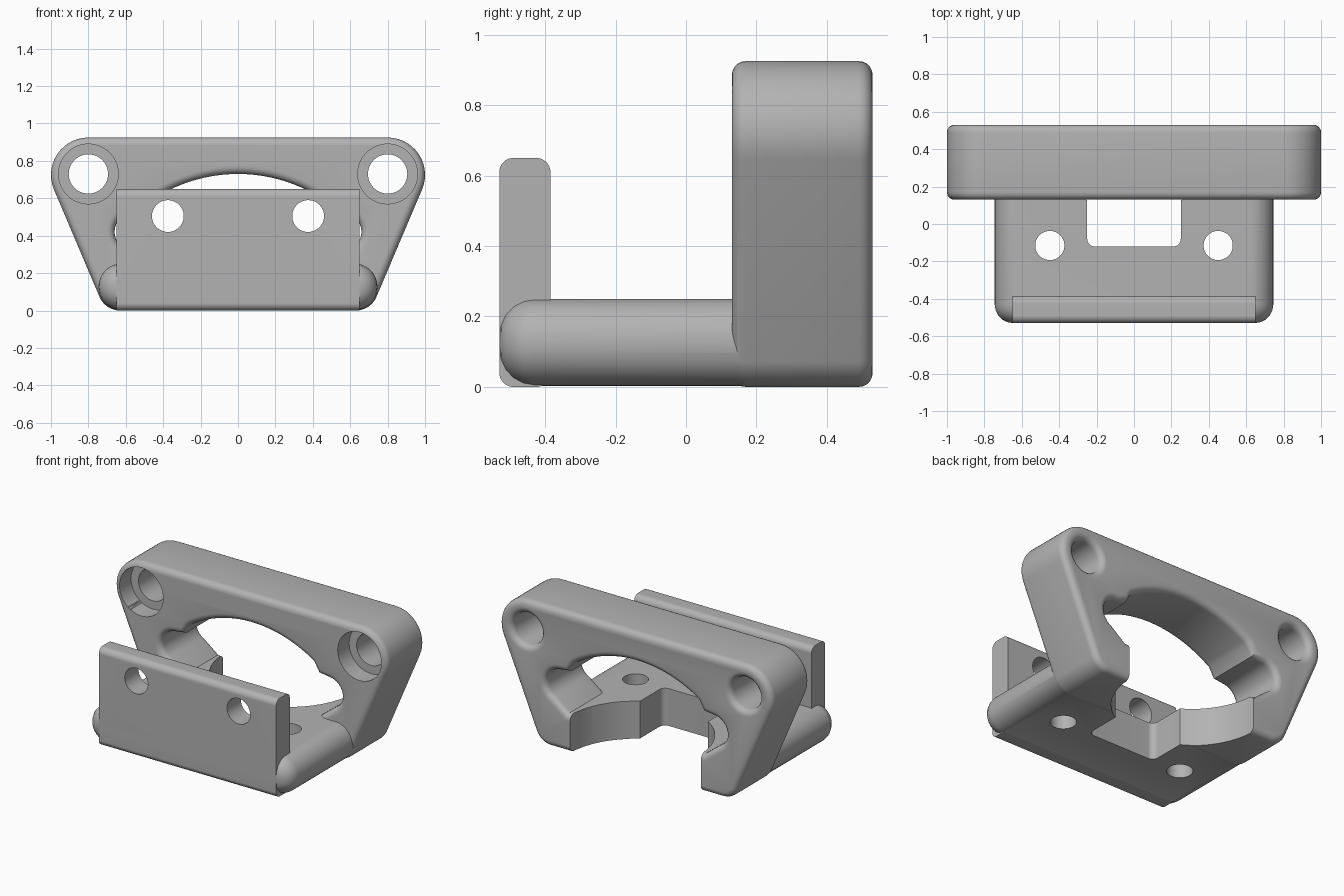
import bpy, bmesh
from math import cos, sin, radians, pi
from mathutils import Matrix

if "Cube" in bpy.data.objects:
    bpy.data.objects.remove(bpy.data.objects["Cube"], do_unlink=True)

grey = bpy.data.materials.new("plain_grey")
grey.use_nodes = True
grey.diffuse_color = (0.45, 0.45, 0.45, 1)
grey.node_tree.nodes["Principled BSDF"].inputs["Base Color"].default_value = grey.diffuse_color

# Drawing planes: which way a profile's x, y and depth point in the model
FACING = {
    "front": Matrix(((1, 0, 0), (0, 0, -1), (0, 1, 0))).to_4x4(),
    "side": Matrix(((0, 0, 1), (1, 0, 0), (0, 1, 0))).to_4x4(),
    "top": Matrix.Identity(4),
}


def arc(cx, cy, r, start, end, steps=14):
    span = radians(end - start)
    return [(cx + r * cos(radians(start) + span * i / steps),
             cy + r * sin(radians(start) + span * i / steps)) for i in range(steps + 1)]


def circle(cx, cy, r):
    return arc(cx, cy, r, 0, 360, 48)[:-1]


def round_box(x0, x1, y0, y1, r):
    return (arc(x1 - r, y1 - r, r, 0, 90) + arc(x0 + r, y1 - r, r, 90, 180)
            + arc(x0 + r, y0 + r, r, 180, 270) + arc(x1 - r, y0 + r, r, 270, 360))


def solid(name, plane, loops, d0, d1, bevel=0):
    """Extrude outlines (the first outer, the rest holes) from depth d0 to d1 with round edges."""
    curve = bpy.data.curves.new(name, "CURVE")
    curve.dimensions, curve.fill_mode = "2D", "BOTH"
    for loop in loops:
        spline = curve.splines.new("POLY")
        spline.points.add(len(loop) - 1)
        for point, (x, y) in zip(spline.points, loop):
            point.co = (x, y, 0, 1)
        spline.use_cyclic_u = True
    curve.extrude = (d1 - d0) / 2 - bevel
    curve.bevel_depth, curve.offset, curve.bevel_resolution = bevel, -bevel, 4
    temp = bpy.data.objects.new(name + "_outline", curve)
    bpy.context.collection.objects.link(temp)
    bpy.context.view_layer.update()
    mesh = bpy.data.meshes.new_from_object(temp.evaluated_get(bpy.context.evaluated_depsgraph_get()))
    bpy.data.objects.remove(temp, do_unlink=True)
    bm = bmesh.new()
    bm.from_mesh(mesh)
    bmesh.ops.remove_doubles(bm, verts=bm.verts, dist=0.0005)
    bm.transform(FACING[plane] @ Matrix.Translation((0, 0, (d0 + d1) / 2)))
    bmesh.ops.recalc_face_normals(bm, faces=bm.faces)
    bm.to_mesh(mesh)
    bm.free()
    mesh.materials.clear()
    mesh.materials.append(grey)
    obj = bpy.data.objects.new(name, mesh)
    bpy.context.collection.objects.link(obj)
    return obj


def combine(target, other, operation):
    mod = target.modifiers.new(operation.lower(), "BOOLEAN")
    mod.object, mod.operation, mod.solver = other, operation, "EXACT"
    bpy.context.view_layer.objects.active = target
    bpy.ops.object.modifier_apply(modifier=mod.name)
    bpy.data.objects.remove(other, do_unlink=True)


def mirrored(half):
    return half + [(-x, y) for x, y in reversed(half)]


# Upright frame: tapered outline, arched opening with side lobes, two bolt holes
outline = mirrored(arc(0.63, 0.12, 0.12, -90, -23) + arc(0.8, 0.725, 0.2, -23, 90))
opening = mirrored([(0.5, 0.25)] + arc(0.56, 0.42, 0.1, -65, 90)
                   + [(0.49, 0.53)] + arc(0, -0.1, 0.83, 57, 89))
bolts = [circle(side * 0.8, 0.73, 0.105) for side in (-1, 1)]
bracket = solid("bracket", "front", [outline, opening] + bolts, -0.53, -0.13, 0.04)

# Base shelf with pill-shaped sides, and the front lip
combine(bracket, solid("base", "front", [round_box(-0.745, 0.745, 0.003, 0.25, 0.12)],
                       -0.45, 0.53, 0.1), "UNION")
combine(bracket, solid("front_lip", "side", [round_box(-0.53, -0.385, 0, 0.65, 0.04)],
                       -0.65, 0.65), "UNION")

# Cable slot opening into a round recess below the frame
combine(bracket, solid("slot", "top", [round_box(-0.25, 0.25, -0.12, 0.4, 0.04)], -0.1, 0.4), "DIFFERENCE")
combine(bracket, solid("recess", "top", [circle(0, 0.535, 0.48)], -0.1, 0.3), "DIFFERENCE")

# Counterbores, lip holes and shelf holes on both sides
for side in (-1, 1):
    for plane, x, y, r, d0, d1 in (("front", 0.8, 0.73, 0.16, -0.25, 0.0),
                                   ("front", 0.375, 0.505, 0.085, 0.3, 0.6),
                                   ("top", 0.45, -0.115, 0.078, -0.1, 0.4)):
        combine(bracket, solid("hole", plane, [circle(side * x, y, r)], d0, d1), "DIFFERENCE")

bpy.ops.object.select_all(action="DESELECT")
bracket.select_set(True)
bpy.context.view_layer.objects.active = bracket
bpy.ops.object.shade_smooth_by_angle(angle=pi / 6)
